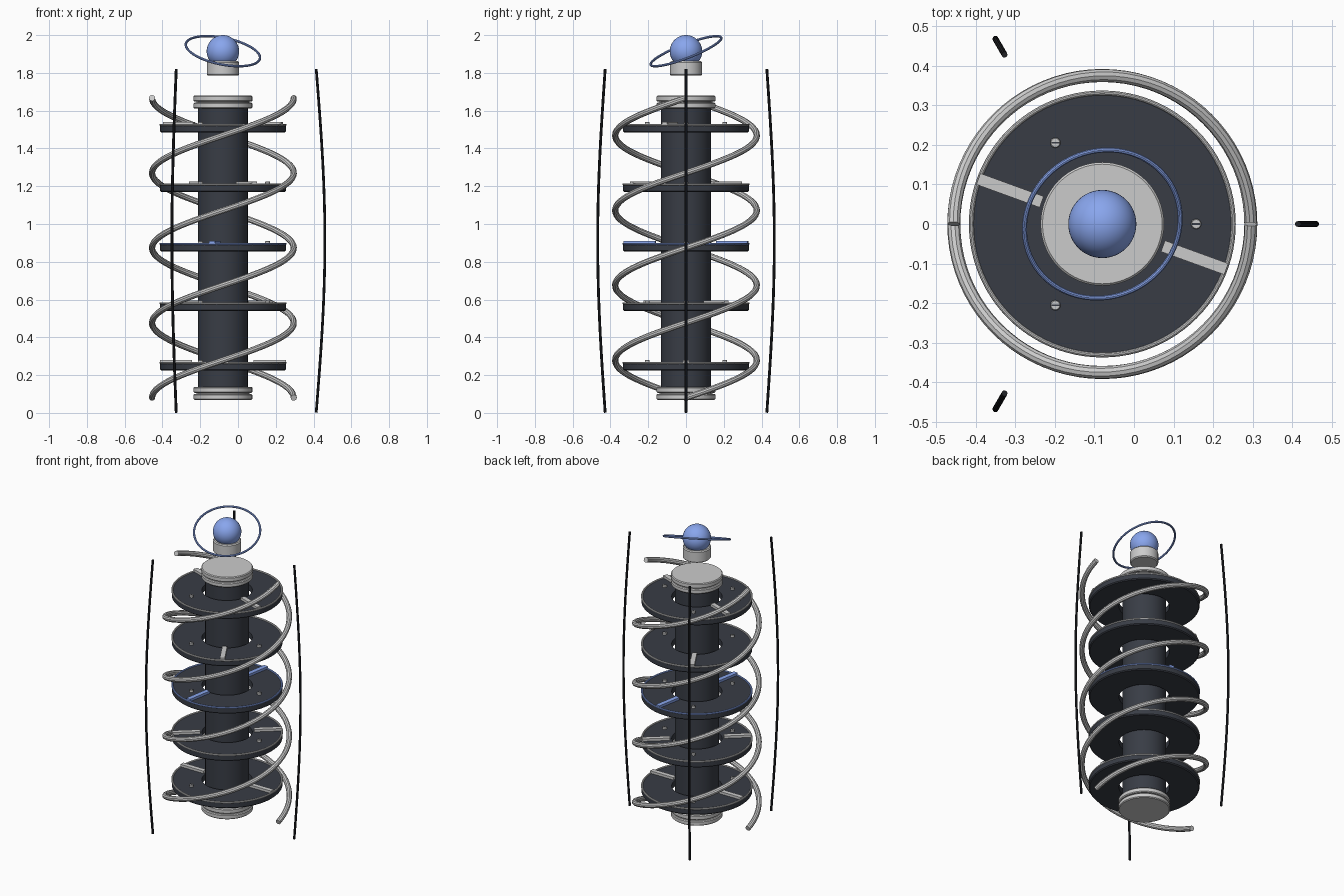
import bpy, math
from mathutils import Vector

if "Cube" in bpy.data.objects:
    bpy.data.objects.remove(bpy.data.objects["Cube"])

AX = -0.08  # x of the main axis


def mat(name, rgb):
    m = bpy.data.materials.new(name)
    m.diffuse_color = (*rgb, 1)
    m.use_nodes = True
    m.node_tree.nodes["Principled BSDF"].inputs["Base Color"].default_value = m.diffuse_color
    return m


DARK = mat("dark", (0.04, 0.046, 0.06))
BLACK = mat("black", (0.015, 0.016, 0.02))
BLUE = mat("blue", (0.25, 0.38, 0.85))


def finish(ob, name, m=None, smooth=True):
    ob.name = name
    if m:
        ob.data.materials.append(m)
    if smooth:
        bpy.context.view_layer.objects.active = ob
        bpy.ops.object.select_all(action='DESELECT')
        ob.select_set(True)
        bpy.ops.object.shade_smooth_by_angle()
    return ob


def lathe(name, profile, m=None, closed=False, x=AX, y=0, n=64):
    """Revolve an (r, z) profile, bottom to top along the outside."""
    k = len(profile)
    verts = [(x + r * math.cos(a), y + r * math.sin(a), z)
             for a in (2 * math.pi * i / n for i in range(n)) for r, z in profile]
    faces = [(i * k + j, (i + 1) % n * k + j, (i + 1) % n * k + (j + 1) % k, i * k + (j + 1) % k)
             for i in range(n) for j in range(k if closed else k - 1)]
    if not closed:
        faces.append([i * k for i in reversed(range(n))])
        faces.append([i * k + k - 1 for i in range(n)])
    me = bpy.data.meshes.new(name)
    me.from_pydata(verts, [], faces)
    ob = bpy.data.objects.new(name, me)
    bpy.context.collection.objects.link(ob)
    return finish(ob, name, m)


def disc(name, r, z0, z1, m=None, b=0.004, **kw):
    return lathe(name, [(r - b, z0), (r, z0 + b), (r, z1 - b), (r - b, z1)], m, **kw)


def box(name, loc, size, rot=0, m=None):
    bpy.ops.mesh.primitive_cube_add(size=1, location=loc, rotation=(0, 0, rot))
    ob = bpy.context.object
    ob.scale = size
    return finish(ob, name, m, False)


def ring(name, loc, R, r, m=None, rot=(0, 0, 0)):
    bpy.ops.mesh.primitive_torus_add(location=loc, rotation=rot, major_radius=R, minor_radius=r,
                                     major_segments=96, minor_segments=10)
    return finish(bpy.context.object, name, m)


def tube(name, pts, r, m=None):
    cu = bpy.data.curves.new(name, 'CURVE')
    cu.dimensions = '3D'
    cu.bevel_depth = r
    cu.bevel_resolution = 3
    cu.use_fill_caps = True
    sp = cu.splines.new('POLY')
    sp.points.add(len(pts) - 1)
    for p, q in zip(sp.points, pts):
        p.co = (*q, 1)
    ob = bpy.data.objects.new(name, cu)
    bpy.context.collection.objects.link(ob)
    bpy.context.view_layer.objects.active = ob
    bpy.ops.object.select_all(action='DESELECT')
    ob.select_set(True)
    bpy.ops.object.convert(target='MESH')
    return finish(bpy.context.object, name, m)


# central column with stepped end caps
disc("core", 0.132, 0.13, 1.62, DARK)
for end, zs in (("lower", ((0.069, 0.1), (0.106, 0.138))), ("upper", ((1.612, 1.642), (1.648, 1.68)))):
    for i, (a, b) in enumerate(zs):
        disc(f"{end}_cap_{i}", 0.156, a, b, b=0.005)
    disc(f"{end}_cap_neck", 0.14, zs[0][0] + 0.01, zs[1][1] - 0.01)

# five drum plates with rim, key bars and slotted screws
for i in range(5):
    zc = 0.245 + 0.315 * i
    top = zc + 0.02
    accent = BLUE if i == 2 else None
    lathe(f"plate_{i}", [(0.152, zc - 0.02), (0.328, zc - 0.02), (0.334, zc - 0.014),
                         (0.334, top - 0.004), (0.33, top), (0.152, top)], DARK, closed=True)
    ring(f"plate_rim_{i}", (AX, 0, top), 0.331, 0.006, accent)
    for side in range(2):
        a = math.radians(40 * i) + math.pi * side
        box(f"key_bar_{i}_{side}", (AX + 0.248 * math.cos(a), 0.248 * math.sin(a), top + 0.007),
            (0.17, 0.03, 0.018), a, accent)
    for s in range(3):
        a = 2 * math.pi * s / 3
        x, y = AX + 0.237 * math.cos(a), 0.237 * math.sin(a)
        disc(f"screw_{i}_{s}", 0.013, top - 0.005, top + 0.014, b=0.002, x=x, y=y, n=20)
        box(f"screw_slot_{i}_{s}", (x, y, top + 0.014), (0.02, 0.004, 0.002), 0, DARK)

# double helix around the drum
for s in range(2):
    N = 160
    tube(f"helix_{s}", [(AX + 0.375 * math.cos(s * math.pi + 4 * math.pi * i / N),
                         0.375 * math.sin(s * math.pi + 4 * math.pi * i / N),
                         0.08 + 1.587 * i / N) for i in range(N + 1)], 0.0165)

# three bowed outer rods
for s in range(3):
    a = 2 * math.pi * s / 3
    pts = []
    for i in range(25):
        t = i / 24
        r = 0.494 + 0.046 * math.sin(math.pi * t)
        pts.append((AX + r * math.cos(a), r * math.sin(a), 0.001 + 1.82 * t))
    tube(f"outer_rod_{s}", pts, 0.0075, BLACK)

# finial: pedestal, ball and tilted orbit ring
disc("finial_base", 0.085, 1.785, 1.862, b=0.006)
bpy.ops.mesh.primitive_uv_sphere_add(segments=48, ring_count=24, radius=0.086, location=(AX, 0, 1.914))
finish(bpy.context.object, "finial_ball", BLUE)
tilt = Vector((0.2, -0.385, 1)).to_track_quat('Z', 'Y').to_euler()
ring("orbit_ring", (AX, 0, 1.915), 0.2, 0.0065, BLUE, tilt)
